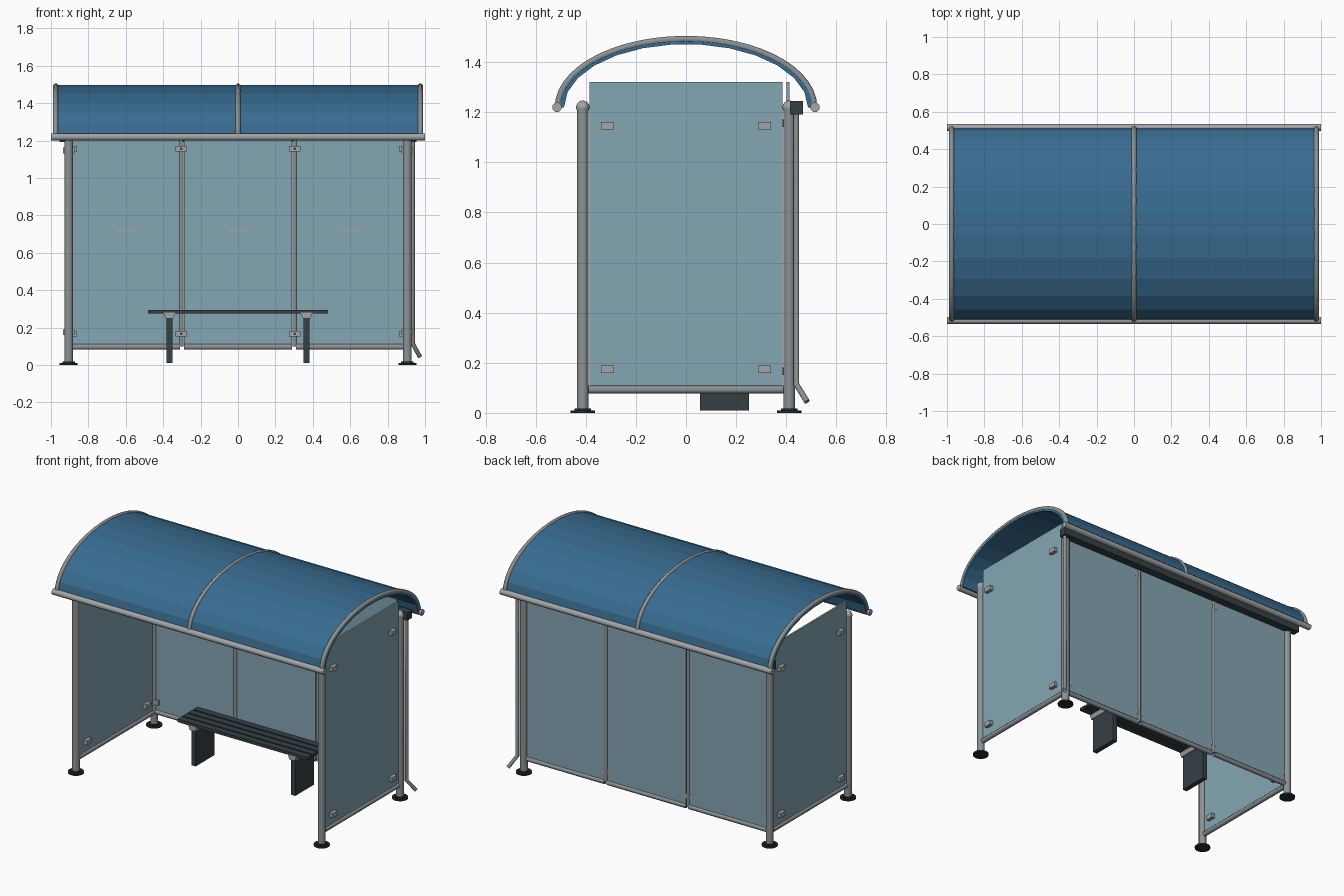
import bpy, bmesh, math
from mathutils import Vector

cube = bpy.data.objects.get("Cube")
if cube:
    bpy.data.objects.remove(cube, do_unlink=True)


def material(name, rgb):
    m = bpy.data.materials.new(name)
    m.use_nodes = True
    m.diffuse_color = (*rgb, 1)
    m.node_tree.nodes["Principled BSDF"].inputs["Base Color"].default_value = (*rgb, 1)
    return m


GLASS = material("teal glass", (0.23, 0.38, 0.45))
ROOF = material("blue roof", (0.04, 0.15, 0.28))
STEEL = material("grey steel", (0.26, 0.29, 0.30))
LIGHT = material("light grey fittings", (0.36, 0.38, 0.39))
DARK = material("dark slate", (0.035, 0.052, 0.06))
FOOT = material("black foot", (0.02, 0.024, 0.026))
MARK = material("pale marker", (0.31, 0.38, 0.41))


def finish(name, bm, mat, smooth=False):
    bmesh.ops.recalc_face_normals(bm, faces=bm.faces)
    me = bpy.data.meshes.new(name)
    bm.to_mesh(me)
    bm.free()
    me.materials.append(mat)
    ob = bpy.data.objects.new(name, me)
    bpy.context.collection.objects.link(ob)
    if smooth:
        bpy.ops.object.select_all(action="DESELECT")
        ob.select_set(True)
        bpy.context.view_layer.objects.active = ob
        bpy.ops.object.shade_smooth_by_angle(angle=math.radians(50))
    return ob


def box(name, center, size, mat, taper=1):
    bm = bmesh.new()
    bmesh.ops.create_cube(bm, size=1)
    for v in bm.verts:
        if v.co.z < 0:
            v.co.x *= taper
        v.co = Vector(center) + v.co * Vector(size)
    return finish(name, bm, mat)


def tube(name, points, r, mat, sides=10):
    """Sweep a round section along a path, with mitred joints and capped ends."""
    pts = [Vector(p) for p in points]
    last = len(pts) - 1
    bm = bmesh.new()
    rings = []
    for i, p in enumerate(pts):
        a = (p - pts[max(i - 1, 0)]).normalized()
        b = (pts[min(i + 1, last)] - p).normalized()
        t = (a + b).normalized()
        ref = Vector((1, 0, 0)) if abs(t.x) < 0.8 else Vector((0, 0, 1))
        u = t.cross(ref).normalized()
        w = t.cross(u)
        angles = [math.tau * (k + 0.5) / sides for k in range(sides)]
        rings.append([bm.verts.new(p + r * (u * math.cos(q) + w * math.sin(q))) for q in angles])
    for a, b in zip(rings, rings[1:]):
        for k in range(sides):
            n = (k + 1) % sides
            bm.faces.new((a[k], a[n], b[n], b[k]))
    bm.faces.new(rings[0])
    bm.faces.new(rings[-1])
    return finish(name, bm, mat, True)


def arch(a, b, steps):
    """Half-ellipse of (y, z) points springing from the eaves."""
    return [(-a * math.cos(math.pi * i / steps), EAVES + b * math.sin(math.pi * i / steps))
            for i in range(steps + 1)]


EAVES, POST_X, POST_Y, GLASS_TOP = 1.22, 0.905, 0.412, 1.32
MULLION_X = 0.303

# Curved roof shell, faceted along its length
bm = bmesh.new()
outline = arch(0.515, 0.28, 13) + arch(0.487, 0.252, 13)[::-1]
ends = [[bm.verts.new((x, y, z)) for y, z in outline] for x in (-0.985, 0.985)]
count = len(outline)
for k in range(count):
    n = (k + 1) % count
    bm.faces.new((ends[0][k], ends[0][n], ends[1][n], ends[1][k]))
for e in ends:
    for k in range(count // 2 - 1):
        bm.faces.new((e[k], e[k + 1], e[count - 2 - k], e[count - 1 - k]))
finish("roof_shell", bm, ROOF)

# Roof ribs and eaves tubes
for name, x in (("right", -0.975), ("middle", 0), ("left", 0.975)):
    tube(f"roof_rib_{name}", [(x, y, z) for y, z in arch(0.511, 0.272, 26)], 0.014, STEEL, 8)
for name, s in (("front", -1), ("back", 1)):
    tube(f"eaves_tube_{name}", [(-1, s * 0.515, EAVES), (1, s * 0.515, EAVES)], 0.02, LIGHT, 8)

# Posts with domed caps and foot flanges
for side, sx in (("right", -1), ("left", 1)):
    for end, sy in (("front", -1), ("back", 1)):
        x, y = sx * POST_X, sy * POST_Y
        tag = f"{end}_{side}"
        tube(f"post_{tag}", [(x, y, 0.01), (x, y, EAVES)], 0.024, STEEL, 12)
        tube(f"foot_flange_{tag}", [(x, y, 0), (x, y, 0.01)], 0.049, FOOT, 16)
        tube(f"foot_collar_{tag}", [(x, y, 0.01), (x, y, 0.018)], 0.034, FOOT, 16)
        bm = bmesh.new()
        bmesh.ops.create_uvsphere(bm, u_segments=12, v_segments=8, radius=0.027)
        bmesh.ops.translate(bm, verts=bm.verts, vec=(x, y, EAVES))
        finish(f"post_cap_{tag}", bm, LIGHT, True)

    # Side glass, its bottom rail and clamps
    x = sx * POST_X
    box(f"side_glass_{side}", (x, 0, (0.1 + GLASS_TOP) / 2),
        (0.012, 0.77, GLASS_TOP - 0.1), GLASS)
    tube(f"side_rail_{side}", [(x, -0.39, 0.093), (x, 0.39, 0.093)], 0.017, STEEL, 8)
    for y in (-0.313, 0.313):
        for z in (0.175, 1.147):
            box(f"side_clamp_{side}", (x, y, z), (0.06, 0.052, 0.03), LIGHT)

# Back glass in three bays with rails and viewing markers
for i, bay in enumerate(("right", "middle", "left")):
    x = (i - 1) * 0.6
    width = 0.58
    box(f"back_glass_{bay}", (x, 0.408, (0.1 + GLASS_TOP) / 2),
        (width, 0.012, GLASS_TOP - 0.1), GLASS)
    tube(f"back_rail_{bay}", [(x - width / 2, 0.408, 0.097), (x + width / 2, 0.408, 0.097)],
         0.016, STEEL, 8)
    box(f"glass_marker_{bay}", (x, 0.4, 0.722), (0.09, 0.006, 0.026), MARK)

# Mullions and their clamps
for side, s in (("right", -1), ("left", 1)):
    x = s * MULLION_X
    tube(f"mullion_{side}", [(x, 0.408, 0.1), (x, 0.408, EAVES)], 0.013, STEEL, 8)
    for z in (0.167, 1.157):
        box(f"mullion_clamp_{side}", (x, 0.4, z), (0.062, 0.03, 0.03), LIGHT)
        tube(f"clamp_bolt_{side}", [(x, 0.386, z), (x, 0.381, z)], 0.007, DARK, 8)
        box(f"post_clamp_{side}", (s * 0.875, 0.4, z), (0.03, 0.03, 0.03), LIGHT)

# Rain gutter and downpipe
box("gutter", (0, 0.442, 1.218), (1.91, 0.052, 0.052), DARK)
tube("downpipe", [(0.934, 0.44, 1.2), (0.934, 0.44, 0.115), (0.972, 0.483, 0.045)],
     0.012, STEEL)

# Bench with slatted seat, brackets and panel legs
for i in range(4):
    box(f"seat_slat_{i + 1}", (0, 0.07 + i * 0.056, 0.285), (0.96, 0.046, 0.02), DARK)
for side, s in (("right", -1), ("left", 1)):
    box(f"bench_leg_{side}", (s * 0.367, 0.154, 0.135), (0.032, 0.196, 0.25), DARK)
    box(f"bench_bracket_{side}", (s * 0.367, 0.154, 0.264), (0.064, 0.22, 0.032), LIGHT, 0.6)
